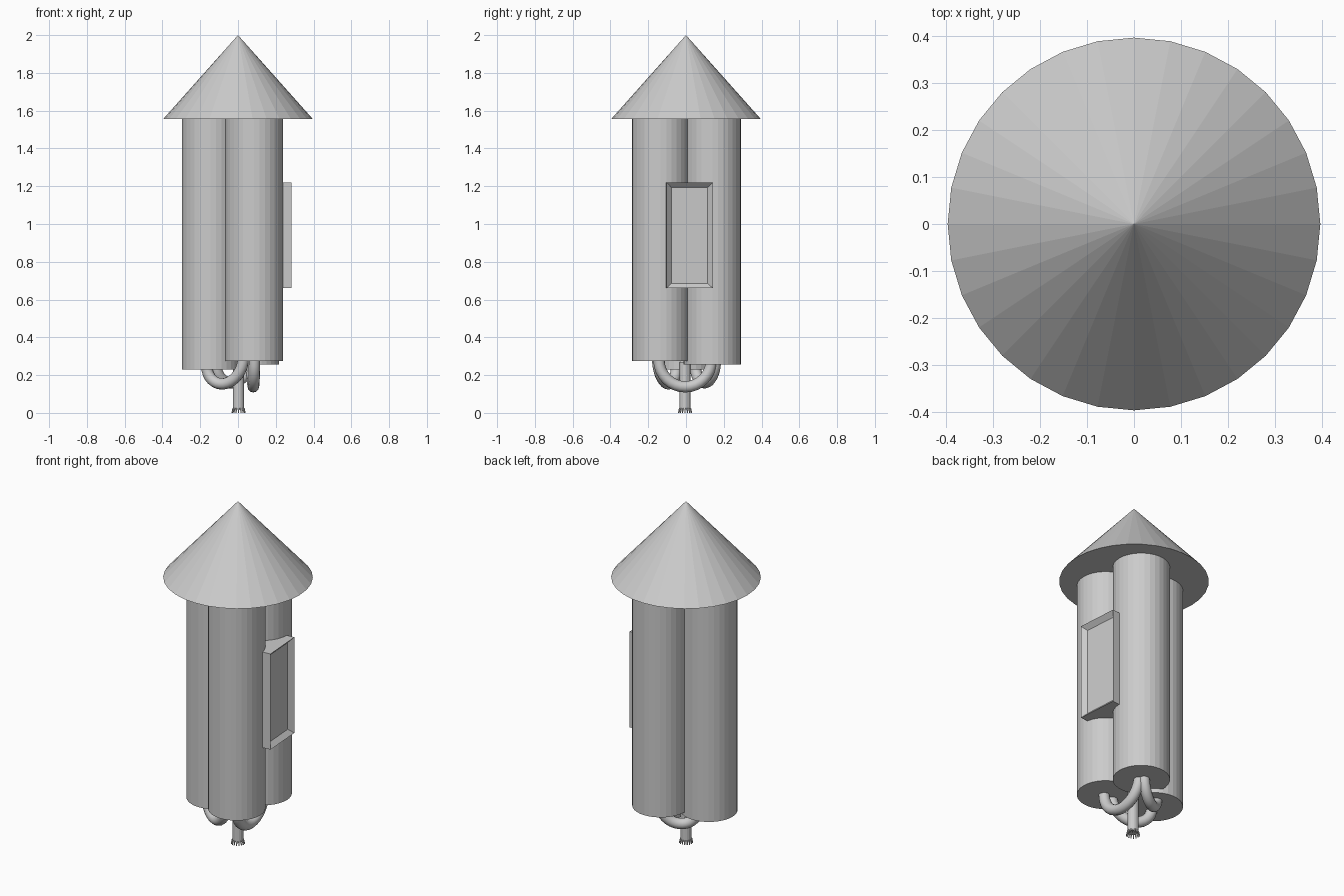
import bpy, bmesh, math
from mathutils import Vector, Matrix

if "Cube" in bpy.data.objects:
    bpy.data.objects.remove(bpy.data.objects["Cube"], do_unlink=True)

grey = bpy.data.materials.new("plain grey")
grey.use_nodes = True
grey.diffuse_color = (0.6, 0.6, 0.6, 1)
grey.node_tree.nodes["Principled BSDF"].inputs["Base Color"].default_value = (0.6, 0.6, 0.6, 1)


def finish(name, bm):
    bmesh.ops.recalc_face_normals(bm, faces=bm.faces)
    mesh = bpy.data.meshes.new(name)
    bm.to_mesh(mesh)
    bm.free()
    mesh.materials.append(grey)
    obj = bpy.data.objects.new(name, mesh)
    bpy.context.collection.objects.link(obj)
    return obj


def column(name, x, y, low, high, r_low, r_high, sides=32):
    bm = bmesh.new()
    bmesh.ops.create_cone(bm, cap_ends=True, segments=sides, radius1=r_low, radius2=r_high,
                          depth=high - low, matrix=Matrix.Translation((x, y, (low + high) / 2)))
    return finish(name, bm)


def u_pipe(name, start, end, bottom, radius=0.03, steps=16, sides=12):
    """Half-loop tube hanging between two points, swept ring by ring."""
    a, b = Vector(start), Vector(end)
    mid, half = (a + b) / 2, (b - a) / 2
    side = half.normalized().cross(Vector((0, 0, 1))).normalized()
    drop = Vector((0, 0, bottom + radius - mid.z))
    bm = bmesh.new()
    rings = []
    for i in range(steps + 1):
        t = math.pi * i / steps
        centre = mid - half * math.cos(t) + drop * math.sin(t)
        tangent = (half * math.sin(t) + drop * math.cos(t)).normalized()
        out = tangent.cross(side)
        rings.append([bm.verts.new(centre + radius * (side * math.cos(k) + out * math.sin(k)))
                      for k in (math.tau * j / sides for j in range(sides))])
    for r, s in zip(rings, rings[1:]):
        for j in range(sides):
            k = (j + 1) % sides
            bm.faces.new((r[j], r[k], s[k], s[j]))
    bm.faces.new(rings[0])
    bm.faces.new(rings[-1])
    obj = finish(name, bm)
    for p in obj.data.polygons:
        p.use_smooth = len(p.vertices) == 4


# Roof and the three body tubes
column("cone_roof", 0, 0, 1.555, 2.0, 0.397, 0)
column("front_tube", 0.085, -0.134, 0.275, 1.56, 0.152, 0.152)
column("back_tube", 0.066, 0.139, 0.255, 1.56, 0.152, 0.152)
column("side_tube", -0.145, -0.005, 0.23, 1.56, 0.152, 0.152)

# Looped pipes under the tubes
u_pipe("left_pipe", (0.087, -0.143, 0.28), (0.075, 0.135, 0.28), 0.108)
u_pipe("front_pipe", (-0.165, -0.05, 0.25), (0.028, -0.15, 0.29), 0.125)
u_pipe("back_pipe", (-0.115, 0.05, 0.25), (0.06, 0.155, 0.27), 0.13)

# Recessed panel on the left side
bm = bmesh.new()
bmesh.ops.create_cube(bm, size=1)
bmesh.ops.scale(bm, vec=(0.14, 0.245, 0.56), verts=bm.verts)
bm.faces.ensure_lookup_table()
face = max(bm.faces, key=lambda f: f.calc_center_median().x)
bmesh.ops.inset_region(bm, faces=[face], thickness=0.037)
bmesh.ops.translate(bm, vec=(-0.025, 0, 0), verts=face.verts)
panel = finish("framed_panel", bm)
panel.location = (0.204, 0.015, 0.94)
panel.rotation_euler.z = math.radians(4)

# Central nozzle with a ring of bristles
column("nozzle", 0.003, -0.005, 0.018, 0.27, 0.029, 0.029, 16)
bm = bmesh.new()
for i in range(16):
    turn = Matrix.Rotation(math.tau * i / 16, 4, "Z")
    place = Matrix.Translation((0.003, -0.005, 0.0125)) @ turn @ Matrix.Translation((0.032, 0, 0))
    bmesh.ops.create_cone(bm, cap_ends=True, segments=6, radius1=0.003, radius2=0.004, depth=0.025,
                          matrix=place @ Matrix.Rotation(-0.25, 4, "Y"))
finish("nozzle_bristles", bm)
